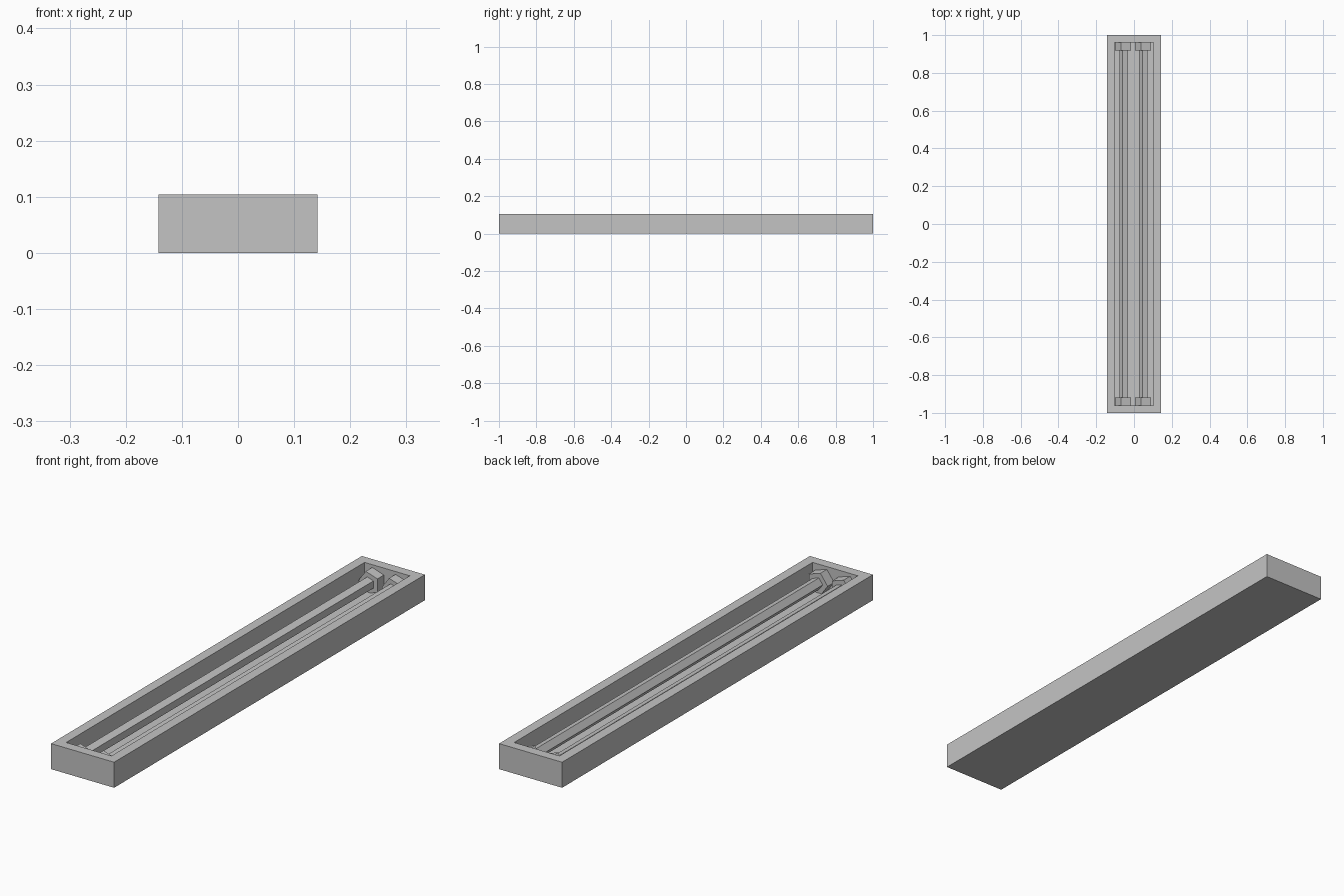
import bpy, bmesh
from math import pi
from mathutils import Matrix

cube = bpy.data.objects.get("Cube")
if cube:
    bpy.data.objects.remove(cube, do_unlink=True)

GREY = (0.55, 0.55, 0.55, 1)
grey = bpy.data.materials.new("light_grey")
grey.use_nodes = True
grey.diffuse_color = GREY
grey.node_tree.nodes["Principled BSDF"].inputs["Base Color"].default_value = GREY


def add_object(name, bm):
    mesh = bpy.data.meshes.new(name)
    bm.normal_update()
    bm.to_mesh(mesh)
    bm.free()
    mesh.materials.append(grey)
    obj = bpy.data.objects.new(name, mesh)
    bpy.context.collection.objects.link(obj)
    return obj


def pentagon_bar(name, x, y, radius, length):
    """Five-sided bar along y with one corner pointing to -x."""
    bm = bmesh.new()
    turn = Matrix.Rotation(pi / 2, 4, "X")
    bmesh.ops.create_cone(bm, cap_ends=True, segments=5,
                          radius1=radius, radius2=radius, depth=length)
    # point the corner at -x whatever the starting angle
    v = max(bm.verts, key=lambda p: p.co.y)
    first = Matrix.Rotation(pi / 2, 4, "Z") if v.co.x ** 2 < 1e-8 else Matrix.Rotation(pi, 4, "Z")
    bm.transform(Matrix.Translation((x, y, AXIS_Z)) @ turn @ first)
    return add_object(name, bm)


WIDTH, LENGTH, HEIGHT = 0.284, 2.0, 0.104
OPEN_X, OPEN_Y, FLOOR_Z = 0.204, 1.92, 0.01
AXIS_Z = 0.048

# Tray: a block with its top inset and pushed down to the floor
bm = bmesh.new()
bmesh.ops.create_cube(bm, size=1, matrix=Matrix.Translation((0, 0, HEIGHT / 2))
                      @ Matrix.Diagonal((WIDTH, LENGTH, HEIGHT, 1)))
bm.normal_update()
top = max(bm.faces, key=lambda f: f.normal.z)
bmesh.ops.inset_region(bm, faces=[top], thickness=0.02)
for v in top.verts:
    v.co.x = OPEN_X / 2 * (1 if v.co.x > 0 else -1)
    v.co.y = OPEN_Y / 2 * (1 if v.co.y > 0 else -1)
walls = bmesh.ops.extrude_discrete_faces(bm, faces=[top])
for v in walls["faces"][0].verts:
    v.co.z = FLOOR_Z
bmesh.ops.recalc_face_normals(bm, faces=bm.faces)
add_object("tray", bm)

# Two tubes, each held by a larger cap at both ends
for side, x in (("right", -0.053), ("left", 0.052)):
    pentagon_bar(side + "_tube", x, 0, 0.025, 1.86)
    for end, y in (("front", -0.94), ("back", 0.94)):
        pentagon_bar(f"{side}_{end}_cap", x, y, 0.047, 0.043)
